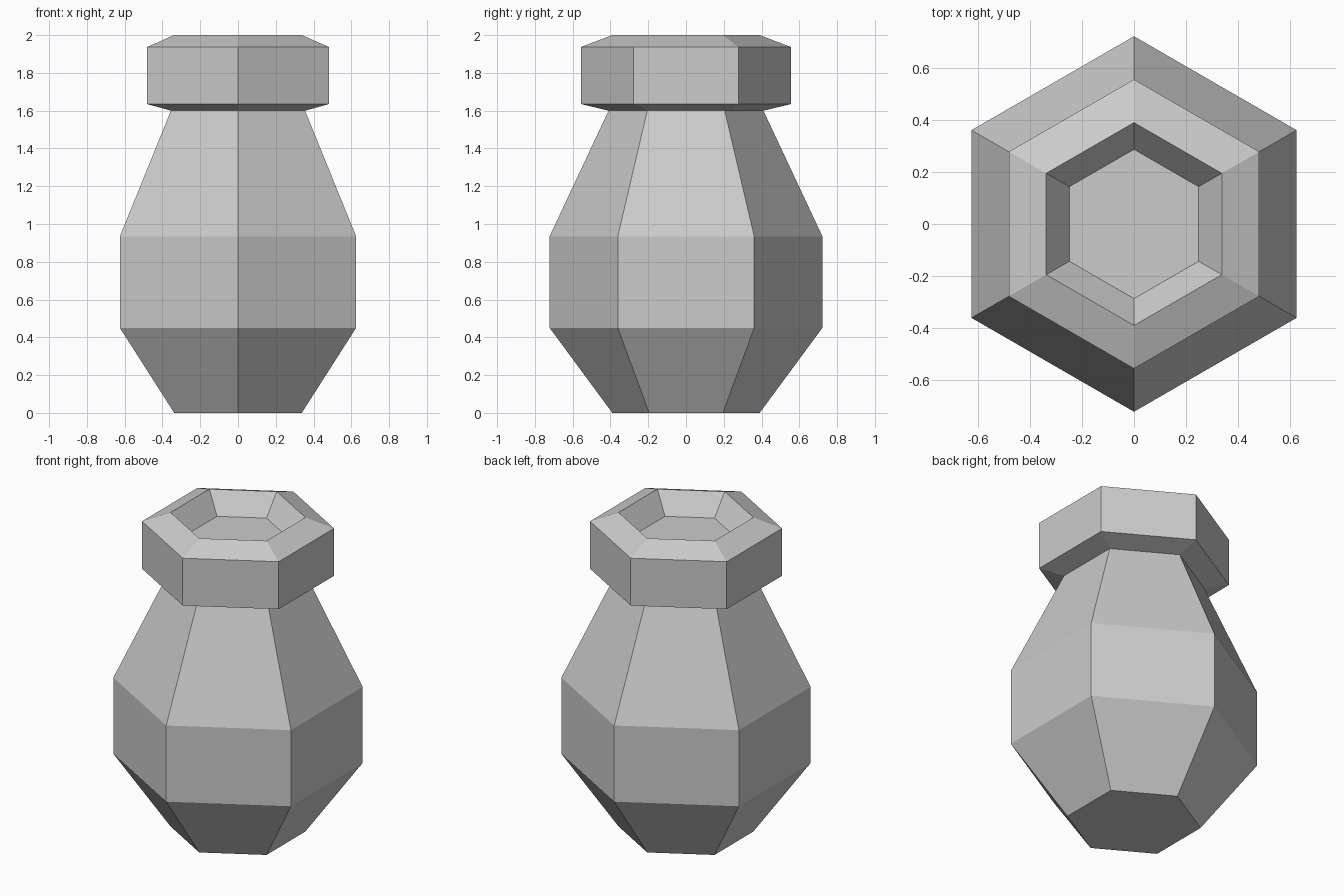
import bpy
import bmesh
from math import cos, sin, pi

SIDES = 6

cube = bpy.data.objects.get("Cube")
if cube:
    bpy.data.objects.remove(cube, do_unlink=True)

# Plain grey clay
clay = bpy.data.materials.new("grey_clay")
clay.use_nodes = True
grey = (0.6, 0.6, 0.6, 1)
clay.diffuse_color = grey
clay.node_tree.nodes["Principled BSDF"].inputs["Base Color"].default_value = grey


def lathe(name, profile, cap_start, cap_end):
    """Sweep (radius, height) points around z as a flat-sided hexagon."""
    bm = bmesh.new()
    rings = []
    for r, z in profile:
        angles = [pi / 2 + 2 * pi * i / SIDES for i in range(SIDES)]
        rings.append([bm.verts.new((r * cos(a), r * sin(a), z)) for a in angles])
    for low, high in zip(rings, rings[1:]):
        for i in range(SIDES):
            j = (i + 1) % SIDES
            bm.faces.new((low[i], low[j], high[j], high[i]))
    if cap_start:
        bm.faces.new(rings[0][::-1])
    if cap_end:
        bm.faces.new(rings[-1])
    mesh = bpy.data.meshes.new(name)
    bm.to_mesh(mesh)
    bm.free()
    mesh.materials.append(clay)
    obj = bpy.data.objects.new(name, mesh)
    bpy.context.collection.objects.link(obj)
    return obj


# Vase body: flared base, straight belly, tapering shoulder
lathe("vase_body", [(0.39, 0), (0.722, 0.45), (0.722, 0.935), (0.41, 1.6)], True, False)

# Thick collar with bevelled lip and a shallow sunken mouth
lathe("vase_rim", [(0.41, 1.6), (0.556, 1.635), (0.556, 1.937),
                   (0.39, 2.0), (0.287, 1.87)], False, True)
